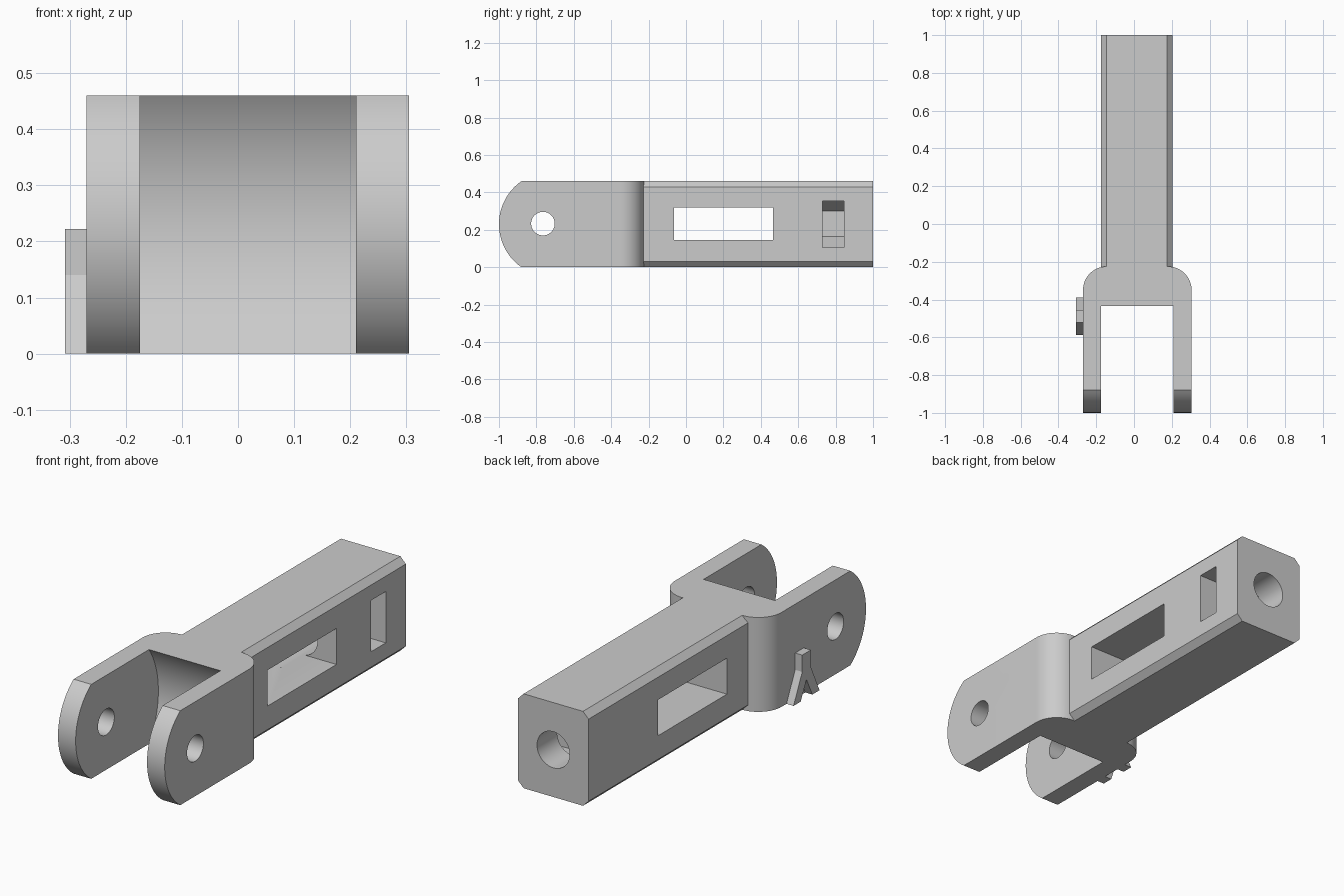
import bpy, bmesh
from math import sin, cos, pi, radians

cube = bpy.data.objects.get("Cube")
if cube:
    bpy.data.objects.remove(cube, do_unlink=True)

grey = bpy.data.materials.new("plain grey")
grey.use_nodes = True
grey.diffuse_color = (0.6, 0.6, 0.6, 1)
grey.node_tree.nodes["Principled BSDF"].inputs["Base Color"].default_value = grey.diffuse_color

MID_X, MID_Z, TOP = 0.015, 0.23, 0.46
PIVOT_Y = -0.765


def prism(name, outline, axis, low, high):
    """Extrude a 2D outline along an axis; the outline uses the other two axes in order."""
    def place(p, depth):
        co = list(p)
        co.insert("xyz".index(axis), depth)
        return co
    bm = bmesh.new()
    face = bm.faces.new([bm.verts.new(place(p, low)) for p in outline])
    result = bmesh.ops.extrude_face_region(bm, geom=[face])
    for v in result["geom"]:
        if isinstance(v, bmesh.types.BMVert):
            v.co["xyz".index(axis)] = high
    bmesh.ops.recalc_face_normals(bm, faces=bm.faces)
    mesh = bpy.data.meshes.new(name)
    bm.to_mesh(mesh)
    bm.free()
    mesh.materials.append(grey)
    obj = bpy.data.objects.new(name, mesh)
    bpy.context.collection.objects.link(obj)
    return obj


def arc(cx, cy, r, start, end, steps):
    angles = [radians(start + (end - start) * i / steps) for i in range(steps + 1)]
    return [(cx + r * cos(a), cy + r * sin(a)) for a in angles]


def circle(cx, cy, r, steps=64):
    return arc(cx, cy, r, 0, 360, steps)[:-1]


def rect(a0, a1, b0, b1):
    return [(a0, b0), (a1, b0), (a1, b1), (a0, b1)]


def combine(target, other, operation):
    """Apply a boolean and discard the helper."""
    mod = target.modifiers.new(operation, 'BOOLEAN')
    mod.object, mod.operation, mod.solver = other, operation, 'EXACT'
    bpy.context.view_layer.update()
    deps = bpy.context.evaluated_depsgraph_get()
    mesh = bpy.data.meshes.new_from_object(target.evaluated_get(deps))
    target.modifiers.clear()
    target.data = mesh
    bpy.data.objects.remove(other, do_unlink=True)


# Fork block with rounded shoulders
r = 0.125
plan = [(-0.27, -1), (0.305, -1)]
plan += arc(0.18, -0.35, r, 0, 90, 16) + arc(-0.145, -0.35, r, 90, 180, 16)
clevis = prism("clevis_body", plan, "z", 0, TOP)

# Rounded arm ends
side = arc(-0.72, MID_Z, 0.28, 124.8, 235.2, 40)
side = [(-0.88, TOP)] + side[1:-1] + [(-0.88, 0), (0, 0), (0, TOP)]
combine(clevis, prism("arm_outline", side, "x", -0.5, 0.5), 'INTERSECT')

# Gap between the arms, with a concave back wall
combine(clevis, prism("fork_gap", circle(PIVOT_Y, MID_Z, 0.402, 128), "x", -0.175, 0.21), 'DIFFERENCE')

# Chamfered square shank
w, h, c = 0.19, 0.23, 0.03
shank_section = [(MID_X + sx * a, MID_Z + sz * b) for sx, sz, a, b in (
    (-1, -1, w, h - c), (-1, -1, w - c, h), (1, -1, w - c, h), (1, -1, w, h - c),
    (1, 1, w, h - c), (1, 1, w - c, h), (-1, 1, w - c, h), (-1, 1, w, h - c))]
combine(clevis, prism("shank", shank_section, "y", -0.3, 1), 'UNION')

# Pivot pin hole, through window, rod hole and six-sided nut pocket
nut = [(0.4, 0.105), (0.4, 0.355), (MID_X, 0.355), (-0.093, 0.3), (-0.093, 0.163), (MID_X, 0.105)]
for cutter in (
        prism("pin_hole", circle(PIVOT_Y, MID_Z + 0.003, 0.063), "x", -0.5, 0.5),
        prism("window", rect(-0.065, 0.465, 0.145, 0.32), "x", -0.5, 0.5),
        prism("rod_hole", circle(MID_X, MID_Z, 0.088), "y", 0.3, 1.2),
        prism("nut_pocket", nut, "y", 0.73, 0.845)):
    combine(clevis, cutter, 'DIFFERENCE')

# Small forked rib on the outside of one arm
y = -0.488
half = [(0.033, 0.222), (0.033, 0.14), (0.1, 0), (0.045, 0)]
rib = [(y + a, b) for a, b in half] + [(y, 0.09)] + [(y - a, b) for a, b in reversed(half)]
prism("forked_rib", rib, "x", -0.308, -0.265)

# Smooth the curved walls only
bpy.ops.object.select_all(action='DESELECT')
clevis.select_set(True)
bpy.context.view_layer.objects.active = clevis
bpy.ops.object.shade_smooth_by_angle(angle=radians(20))
